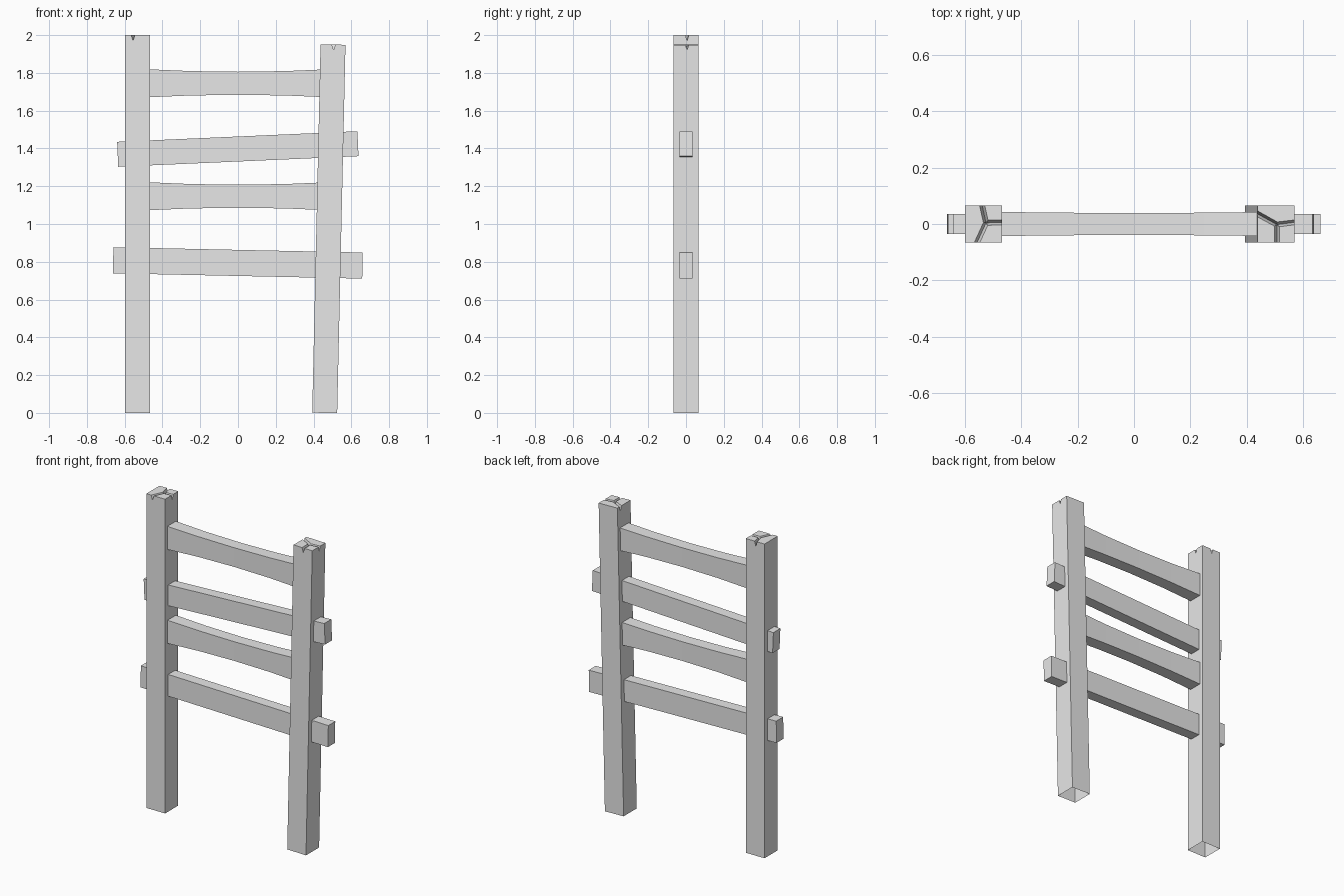
import bpy, bmesh
from mathutils import Vector

cube = bpy.data.objects.get("Cube")
if cube:
    bpy.data.objects.remove(cube, do_unlink=True)

wood = bpy.data.materials.new("plain_grey")
wood.use_nodes = True
GREY = (0.8, 0.8, 0.8, 1)
wood.diffuse_color = GREY
wood.node_tree.nodes["Principled BSDF"].inputs["Base Color"].default_value = GREY


def loft(name, rings):
    """Closed solid skinned through matching rings of points."""
    bm = bmesh.new()
    loops = [[bm.verts.new(p) for p in ring] for ring in rings]
    n = len(loops[0])
    bm.faces.new(loops[0])
    bm.faces.new(loops[-1])
    for a, b in zip(loops, loops[1:]):
        for i in range(n):
            j = (i + 1) % n
            bm.faces.new((a[i], a[j], b[j], b[i]))
    bmesh.ops.recalc_face_normals(bm, faces=bm.faces)
    mesh = bpy.data.meshes.new(name)
    bm.to_mesh(mesh)
    bm.free()
    mesh.materials.append(wood)
    obj = bpy.data.objects.new(name, mesh)
    bpy.context.collection.objects.link(obj)
    return obj


def section(x, z, half_y, half_z, lean=0):
    """Rectangular rail section; lean shifts its top along x."""
    return [(x + s * lean * half_z, y * half_y, z + s * half_z)
            for y, s in ((-1, -1), (1, -1), (1, 1), (-1, 1))]


def crack(start, end, top, depth=0.03, half_width=0.009):
    """V-shaped wedge cutter running from the crack centre past the post side."""
    a, b = Vector((*start, top)), Vector((*end, top))
    along = (b - a).normalized()
    side = Vector((-along.y, along.x, 0)) * half_width * 2
    up = Vector((0, 0, depth))
    rings = [[p - up, p + side + up, p - side + up]
             for p in (a - along * 0.004, b + along * 0.02)]
    cutter = loft("crack_cutter", rings)
    cutter.hide_render = True
    return cutter


def post(name, x_low, x_high, height, centre, crack_ends, tilt=0):
    """Square post with a three-way split in its top and an open foot."""
    h = 0.066
    rings = []
    for x, z in ((x_low, 0), (x_high, height)):
        rings.append([(x + sx * h, sy * h, z - sx * tilt)
                      for sx, sy in ((-1, -1), (1, -1), (1, 1), (-1, 1))])
    obj = loft(name, rings)
    cutters = [crack(centre, end, height) for end in crack_ends]
    for cutter in cutters:
        mod = obj.modifiers.new("split", 'BOOLEAN')
        mod.operation = 'DIFFERENCE'
        mod.solver = 'EXACT'
        mod.object = cutter
    bpy.context.view_layer.update()
    graph = bpy.context.evaluated_depsgraph_get()
    mesh = bpy.data.meshes.new_from_object(obj.evaluated_get(graph))
    obj.modifiers.clear()
    obj.data = mesh
    for cutter in cutters:
        bpy.data.objects.remove(cutter, do_unlink=True)
    # open the foot
    bm = bmesh.new()
    bm.from_mesh(mesh)
    foot = [f for f in bm.faces
            if f.normal.z < -0.9 and f.calc_center_median().z < 0.1]
    bmesh.ops.delete(bm, geom=foot, context='FACES')
    bm.to_mesh(mesh)
    bm.free()


# posts: one upright, one leaning outward
post("right_post", -0.533, -0.533, 2.0, (-0.524, 0.004),
     [(-0.538, 0.066), (-0.467, 0.006), (-0.556, -0.066)])
post("left_post", 0.459, 0.503, 1.95, (0.506, -0.002),
     [(0.439, 0.035), (0.57, 0.006), (0.506, -0.066)], tilt=0.0015)

# waisted rails held between the posts
for name, z in (("top_rail", 1.745), ("lower_waisted_rail", 1.147)):
    rings = []
    for x in (-0.5, -0.25, 0, 0.25, 0.5):
        flare = (x / 0.5) ** 2
        rings.append(section(x, z, 0.039 + 0.004 * flare, 0.061 + 0.014 * flare))
    loft(name, rings)

# slanted rails passing through the posts: end centres and half height
for name, x1, z1, x2, z2, half in (
        ("upper_through_rail", -0.637, 1.369, 0.635, 1.425, 0.066),
        ("bottom_through_rail", -0.661, 0.808, 0.659, 0.78, 0.069)):
    lean = -(z2 - z1) / (x2 - x1)
    loft(name, [section(x, z, 0.035, half, lean)
                for x, z in ((x1, z1), (x2, z2))])
